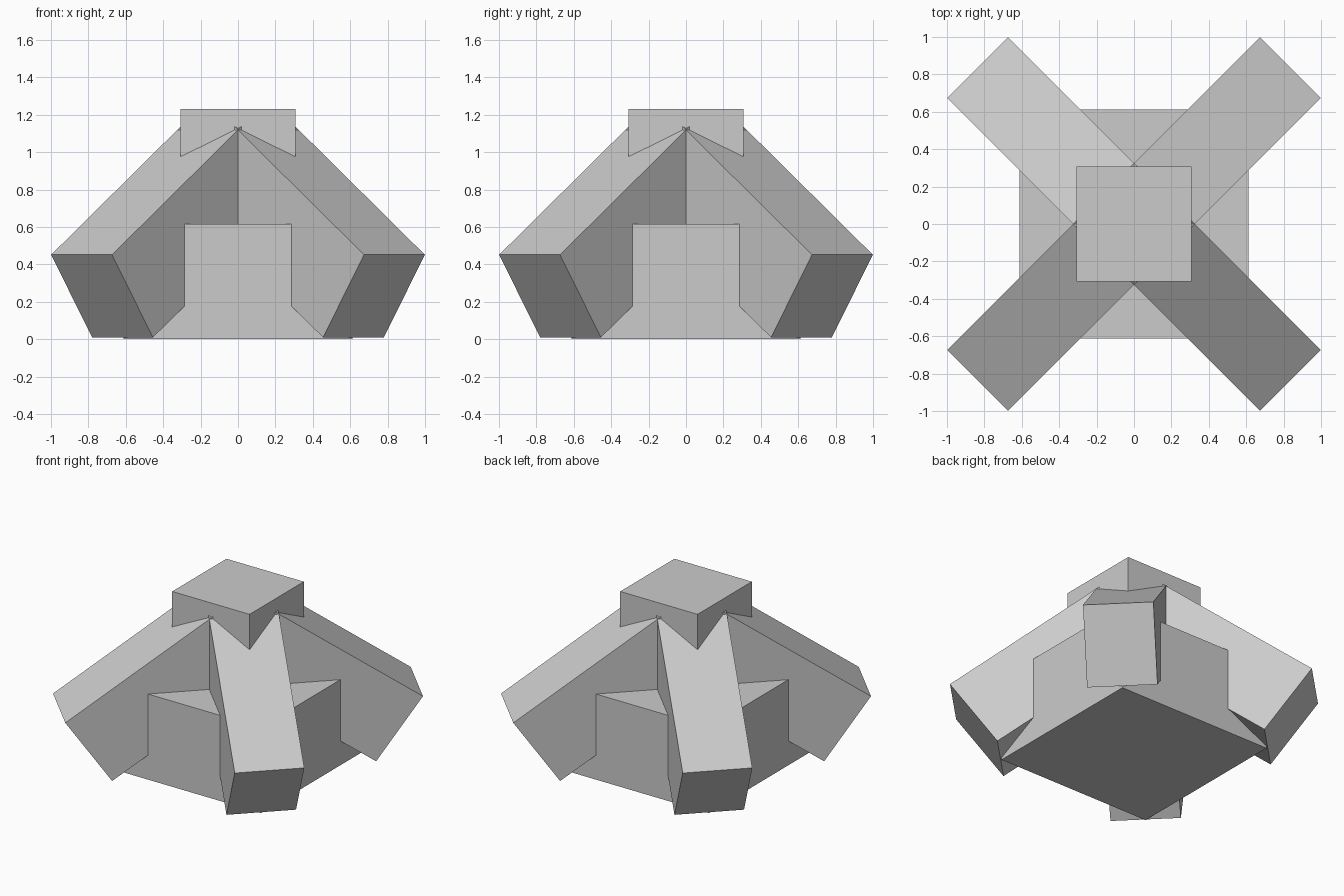
import bpy
import math
from mathutils import Matrix

default = bpy.data.objects.get("Cube")
if default:
    bpy.data.objects.remove(default, do_unlink=True)

# One plain grey for everything
grey = bpy.data.materials.new("plain_grey")
grey.use_nodes = True
colour = (0.6, 0.6, 0.6, 1)
grey.diffuse_color = colour
grey.node_tree.nodes["Principled BSDF"].inputs["Base Color"].default_value = colour


def block(name, size, centre, transform=Matrix.Identity(4)):
    """Flat-shaded box with its size and placement baked into the mesh."""
    bpy.ops.mesh.primitive_cube_add(size=1)
    obj = bpy.context.object
    obj.name = name
    obj.data.transform(transform @ Matrix.Translation(centre) @ Matrix.Diagonal((*size, 1)))
    obj.data.materials.append(grey)
    return obj


# Square body and the cap block standing on it
BODY = 1.225
HEIGHT = 0.615
block("body", (BODY, BODY, HEIGHT), (0, 0, HEIGHT / 2))
block("cap", (HEIGHT, HEIGHT, HEIGHT), (0, 0, HEIGHT * 1.5))

# Four sloping legs running from under the cap out past the body corners
SLOPE = math.radians(35)
LENGTH, WIDTH, THICKNESS = 1.257, 0.46, 0.54
tilt = Matrix.Translation((0.513, 0, 0.591)) @ Matrix.Rotation(SLOPE, 4, "Y")
for i, name in enumerate(("back_left", "back_right", "front_right", "front_left")):
    turn = Matrix.Rotation(math.radians(45 + 90 * i), 4, "Z")
    block(name + "_leg", (LENGTH, WIDTH, THICKNESS), (0, 0, 0), turn @ tilt)
